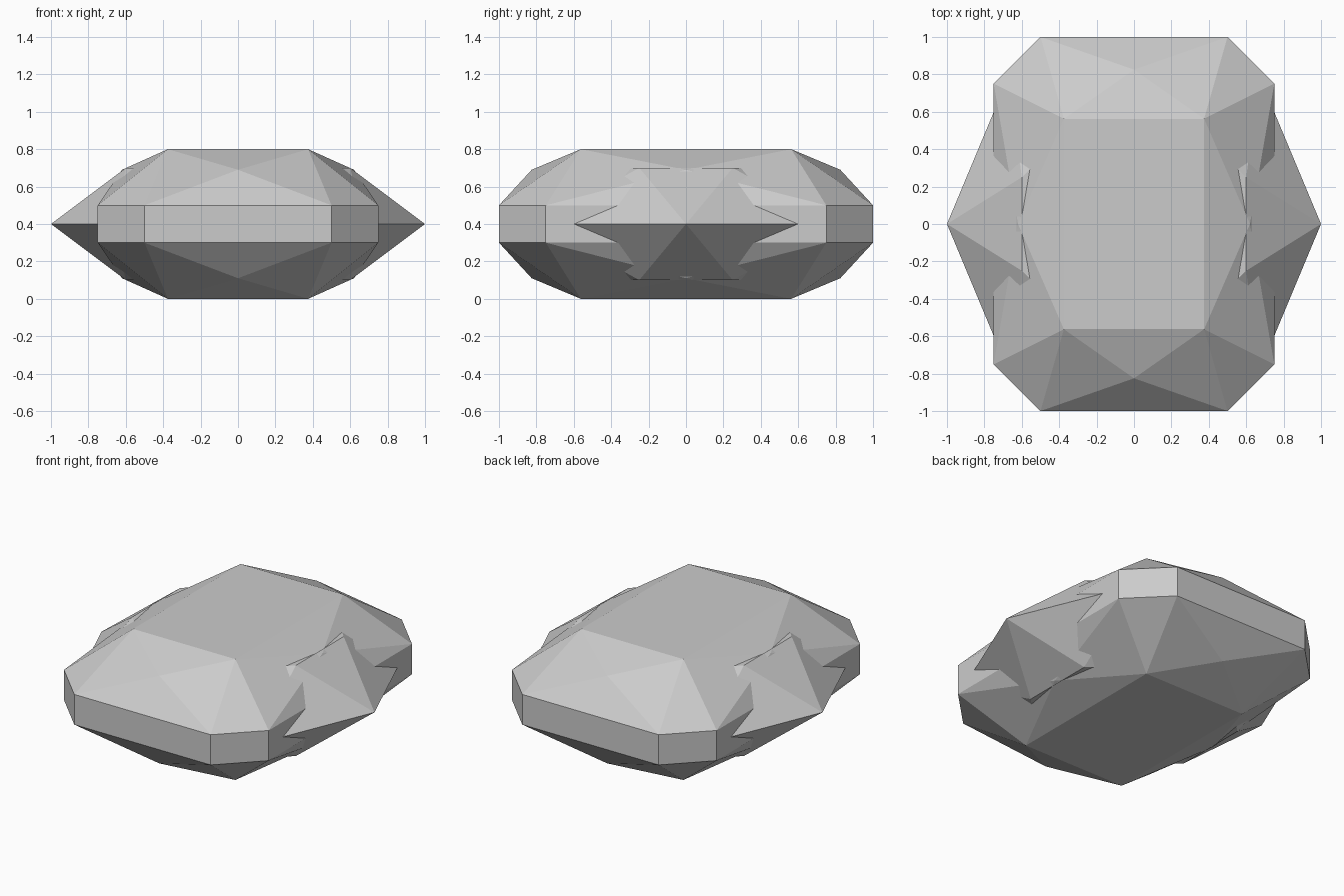
import bpy, bmesh, math
from itertools import product

if "Cube" in bpy.data.objects:
    bpy.data.objects.remove(bpy.data.objects["Cube"])

MID_Z = 0.4  # both stones are symmetric about this height


def faceted_stone(name, points):
    """Convex cut stone from one octant of corner points, mirrored in x, y and z."""
    corners = set()
    for (x, y, z), (sx, sy, sz) in product(points, product((1, -1), repeat=3)):
        corners.add((round(sx * x, 4) + 0.0, round(sy * y, 4) + 0.0,
                     round(MID_Z + sz * z, 4) + 0.0))
    bm = bmesh.new()
    for co in sorted(corners):
        bm.verts.new(co)
    res = bmesh.ops.convex_hull(bm, input=bm.verts[:])
    loose = [v for v in bm.verts if not v.link_faces]
    bmesh.ops.delete(bm, geom=loose, context='VERTS')
    # merge coplanar triangles into clean flat facets
    bmesh.ops.dissolve_limit(bm, angle_limit=math.radians(0.5),
                             verts=bm.verts[:], edges=bm.edges[:])
    bmesh.ops.recalc_face_normals(bm, faces=bm.faces[:])
    mesh = bpy.data.meshes.new(name)
    bm.to_mesh(mesh)
    bm.free()
    obj = bpy.data.objects.new(name, mesh)
    bpy.context.collection.objects.link(obj)
    return obj


# Main body: flat table, star points on each side, octagonal girdle band
faceted_stone("stone_body", [
    (0.375, 0.5625, 0.4),
    (0.0, 0.825, 0.29), (0.62, 0.0, 0.29),
    (0.5, 1.0, 0.1), (0.75, 0.75, 0.1),
])

# Inner stone whose pointed ends break out through the left and right sides
faceted_stone("side_points", [
    (1.0, 0.0, 0.0), (0.67, 0.79, 0.0),
    (0.6, 0.25, 0.3), (0.5, 0.35, 0.3),
])
